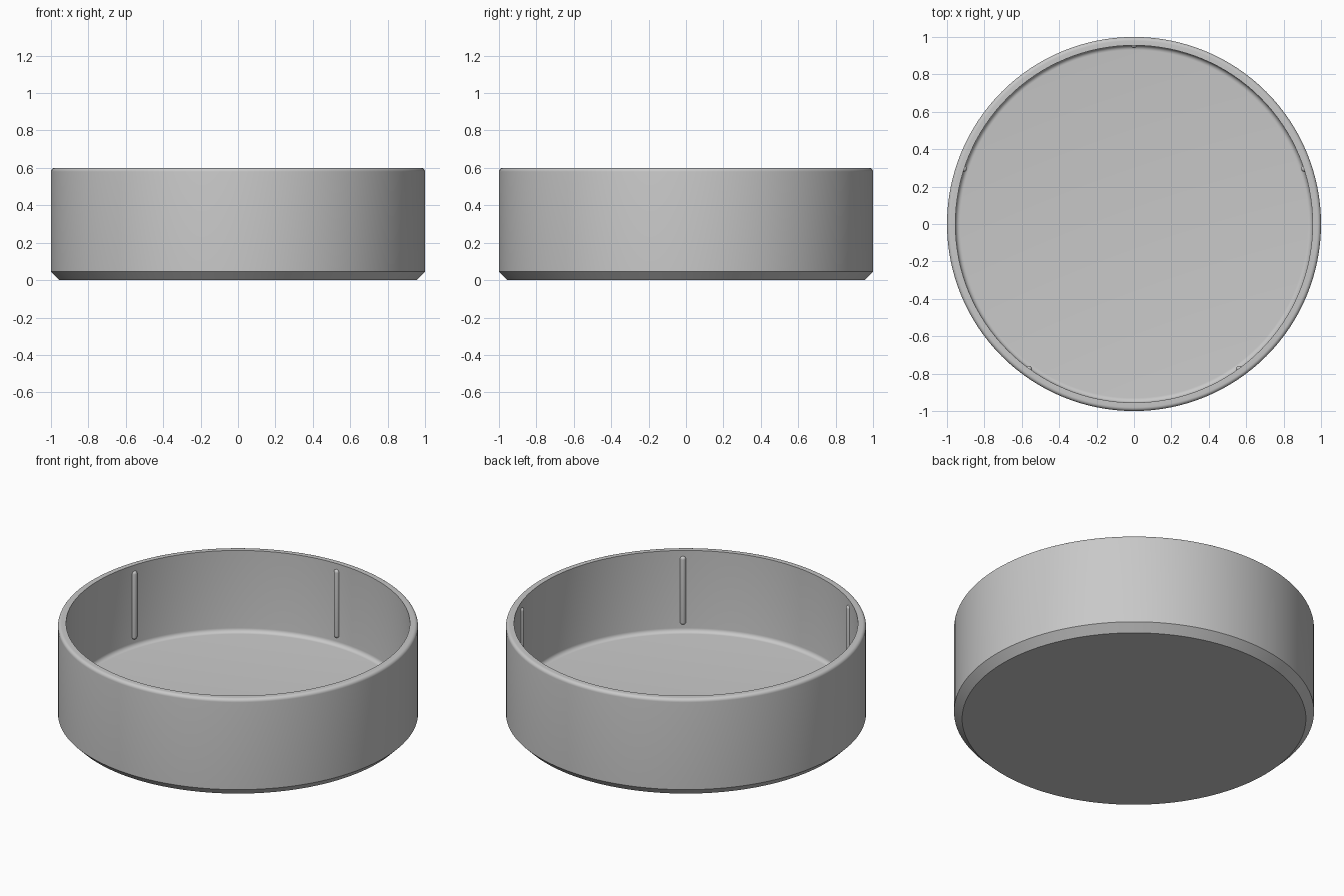
import bpy, bmesh, math
from mathutils import Vector

if "Cube" in bpy.data.objects:
    bpy.data.objects.remove(bpy.data.objects["Cube"])

grey = bpy.data.materials.new("light grey")
grey.diffuse_color = (0.58, 0.58, 0.58, 1)
grey.use_nodes = True
grey.node_tree.nodes["Principled BSDF"].inputs["Base Color"].default_value = grey.diffuse_color


def arc(cx, cz, r, a0, a1, n=6):
    """Points of a fillet in the profile plane, angles in degrees."""
    angles = [math.radians(a0 + (a1 - a0) * i / n) for i in range(n + 1)]
    return [(cx + r * math.cos(a), cz + r * math.sin(a)) for a in angles]


def lathe(name, profile, segments, location=(0, 0, 0)):
    """Spin a profile of (radius, height) points around the z axis."""
    bm = bmesh.new()
    verts = [bm.verts.new((r, 0, z)) for r, z in profile]
    edges = [bm.edges.new(pair) for pair in zip(verts, verts[1:])]
    bmesh.ops.spin(bm, geom=verts + edges, cent=(0, 0, 0), axis=(0, 0, 1),
                   angle=math.tau, steps=segments, use_duplicate=False)
    bmesh.ops.remove_doubles(bm, verts=bm.verts, dist=1e-5)
    bmesh.ops.recalc_face_normals(bm, faces=bm.faces)
    mesh = bpy.data.meshes.new(name)
    bm.to_mesh(mesh)
    bm.free()
    mesh.materials.append(grey)
    ob = bpy.data.objects.new(name, mesh)
    ob.location = location
    bpy.context.collection.objects.link(ob)
    bpy.ops.object.select_all(action='DESELECT')
    ob.select_set(True)
    bpy.context.view_layer.objects.active = ob
    bpy.ops.object.shade_smooth_by_angle(angle=math.radians(30))
    return ob


# Round tray: chamfered foot, rounded outer rim, filleted floor
INNER, FLOOR, TOP = 0.955, 0.10, 0.60
tray = [(0, 0), (0.955, 0), (1, 0.045)]
tray += arc(0.98, TOP - 0.02, 0.02, 0, 90)
tray += [(INNER, TOP)]
tray += arc(INNER - 0.025, FLOOR + 0.025, 0.025, 0, -90)
tray += [(0, FLOOR)]
lathe("tray_body", tray, 128)

# Five round-ended grip ribs on the inner wall
R, LOW, HIGH = 0.017, 0.145, 0.565
rib = arc(0, LOW + R, R, -90, 0) + arc(0, HIGH - R, R, 0, 90)
for k in range(5):
    a = math.radians(90 + 72 * k)
    lathe(f"grip_rib_{k + 1}", rib, 20,
          Vector((math.cos(a), math.sin(a), 0)) * 0.958)
